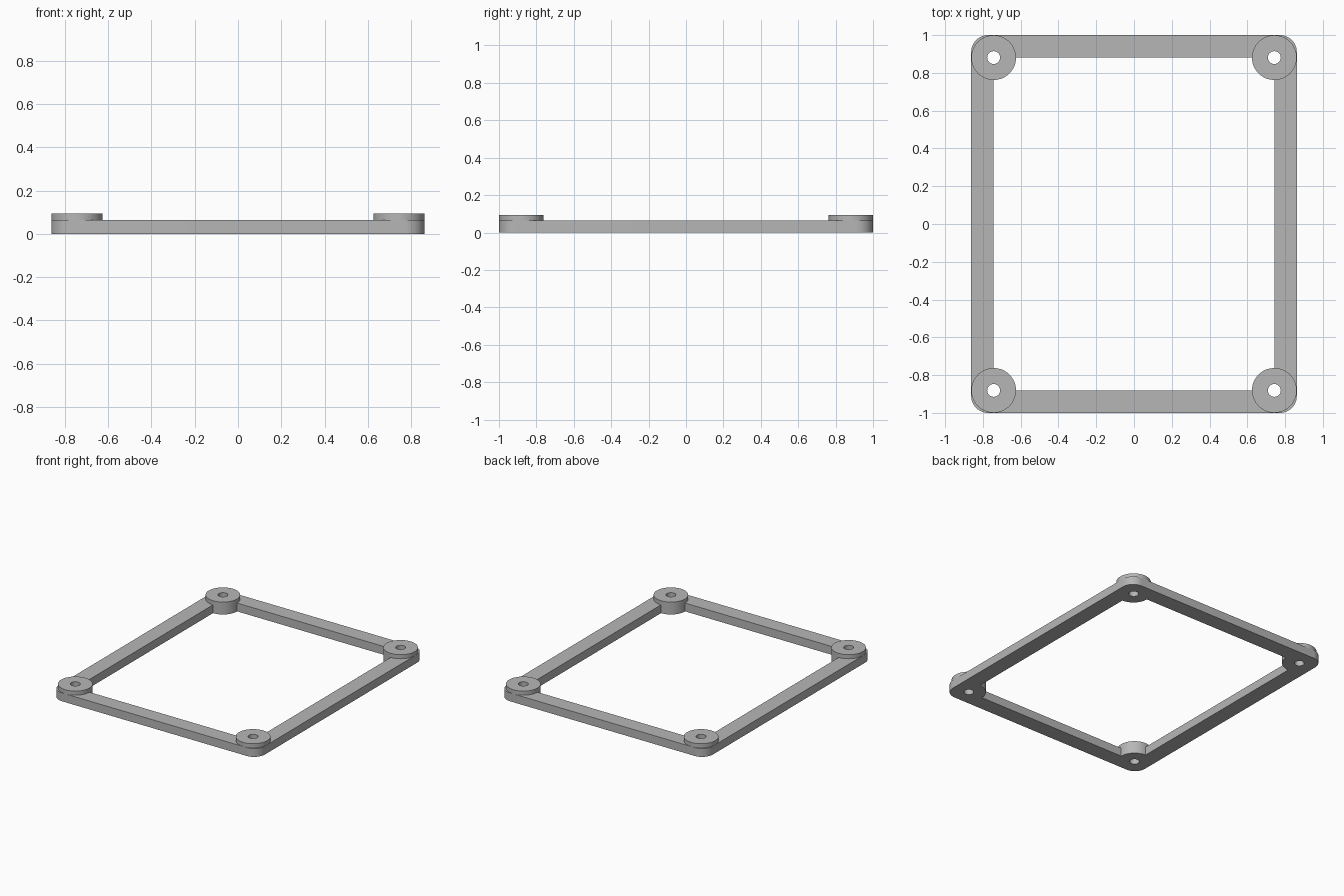
import bpy, bmesh, math

cube = bpy.data.objects.get("Cube")
if cube:
    bpy.data.objects.remove(cube, do_unlink=True)

HALF_X, HALF_Y = 0.862, 1.0     # outer half sizes
BAR = 0.119                     # bar width, also the boss centre inset
BAR_H, BOSS_H = 0.063, 0.094
CORNER_R, BOSS_R, HOLE_R = 0.09, 0.1185, 0.034
CORNERS = [(sx * (HALF_X - BAR), sy * (HALF_Y - BAR)) for sx in (1, -1) for sy in (1, -1)]

grey = bpy.data.materials.new("plain grey")
grey.use_nodes = True
colour = (0.47, 0.47, 0.47, 1)
grey.diffuse_color = colour
grey.node_tree.nodes["Principled BSDF"].inputs["Base Color"].default_value = colour


def prism(name, outline, z0, z1):
    """Extrude a closed counter-clockwise outline from z0 to z1."""
    bm = bmesh.new()
    base = bm.faces.new([bm.verts.new((x, y, z0)) for x, y in outline])
    top = bmesh.ops.extrude_face_region(bm, geom=[base])["geom"]
    verts = [v for v in top if isinstance(v, bmesh.types.BMVert)]
    bmesh.ops.translate(bm, verts=verts, vec=(0, 0, z1 - z0))
    bmesh.ops.recalc_face_normals(bm, faces=bm.faces)
    mesh = bpy.data.meshes.new(name)
    bm.to_mesh(mesh)
    bm.free()
    mesh.materials.append(grey)
    obj = bpy.data.objects.new(name, mesh)
    bpy.context.collection.objects.link(obj)
    return obj


def circle(cx, cy, r, n):
    return [(cx + r * math.cos(math.tau * i / n), cy + r * math.sin(math.tau * i / n))
            for i in range(n)]


def rounded_rect(hx, hy, r, steps=12):
    pts = []
    for k, (sx, sy) in enumerate([(1, 1), (-1, 1), (-1, -1), (1, -1)]):
        for i in range(steps + 1):
            a = math.pi / 2 * (k + i / steps)
            pts.append((sx * (hx - r) + r * math.cos(a), sy * (hy - r) + r * math.sin(a)))
    return pts


def combine(target, tool, operation):
    mod = target.modifiers.new("combine", "BOOLEAN")
    mod.operation, mod.solver, mod.object = operation, "EXACT", tool
    bpy.context.view_layer.objects.active = target
    bpy.ops.object.modifier_apply(modifier=mod.name)
    bpy.data.objects.remove(tool, do_unlink=True)


# Rectangular frame with rounded outer corners and an open middle
frame = prism("mounting_frame", rounded_rect(HALF_X, HALF_Y, CORNER_R), 0, BAR_H)
ix, iy = HALF_X - BAR, HALF_Y - BAR
opening = prism("opening", [(ix, iy), (-ix, iy), (-ix, -iy), (ix, -iy)], -0.1, 0.2)
combine(frame, opening, "DIFFERENCE")

# Raised round boss with a through hole at each corner
for x, y in CORNERS:
    combine(frame, prism("boss", circle(x, y, BOSS_R, 64), 0, BOSS_H), "UNION")
for x, y in CORNERS:
    combine(frame, prism("hole", circle(x, y, HOLE_R, 32), -0.1, 0.2), "DIFFERENCE")

# Smooth the round walls, keep the edges sharp
bpy.ops.object.select_all(action="DESELECT")
frame.select_set(True)
bpy.context.view_layer.objects.active = frame
bpy.ops.object.shade_smooth_by_angle(angle=math.radians(30))
